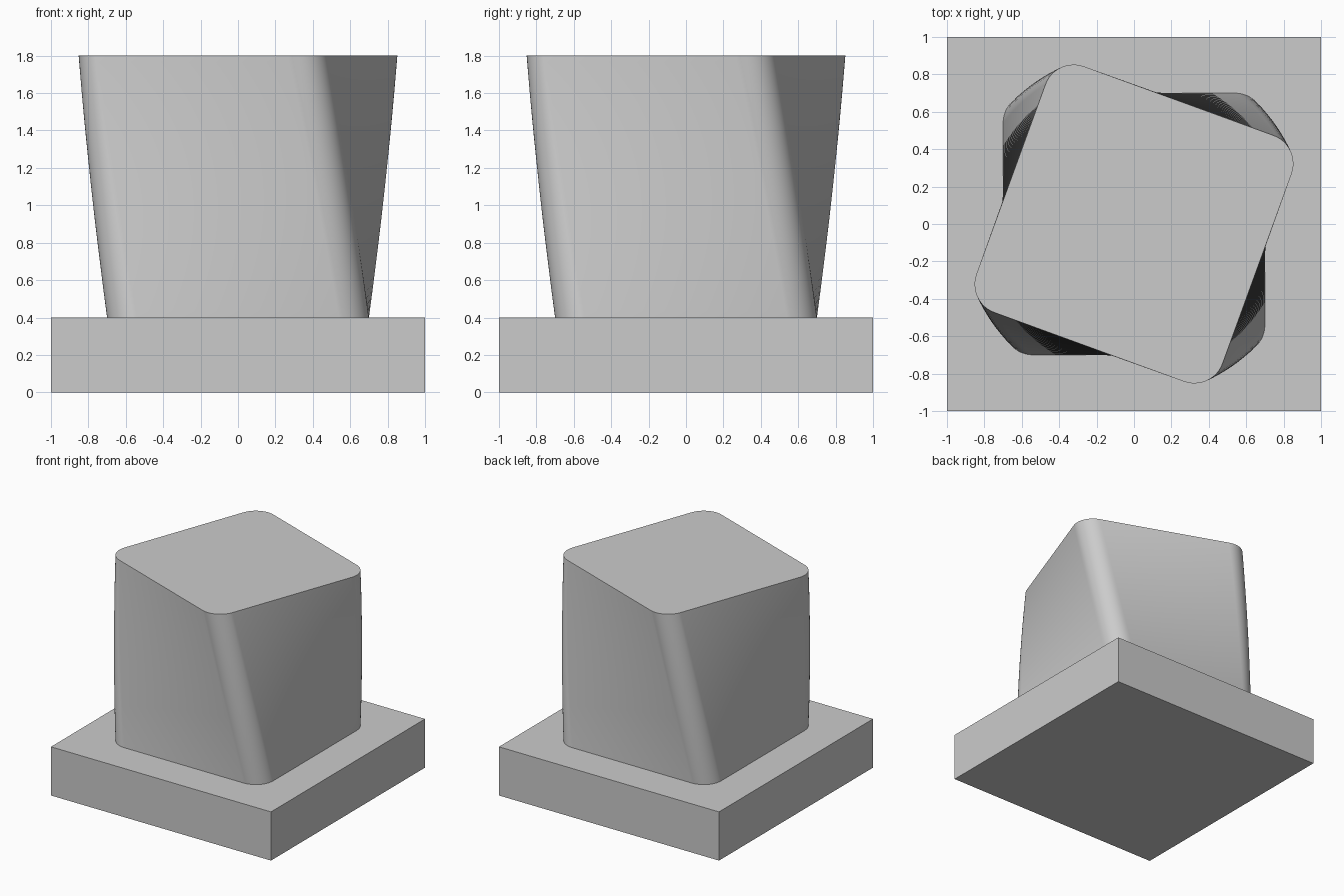
import bpy
import bmesh
from math import cos, sin, pi, radians
from mathutils import Matrix, Vector

if "Cube" in bpy.data.objects:
    bpy.data.objects.remove(bpy.data.objects["Cube"], do_unlink=True)

grey = bpy.data.materials.new("light_grey")
grey.use_nodes = True
colour = (0.6, 0.6, 0.6, 1)
grey.diffuse_color = colour
grey.node_tree.nodes["Principled BSDF"].inputs["Base Color"].default_value = colour


def finish(name, bm):
    bmesh.ops.recalc_face_normals(bm, faces=bm.faces)
    mesh = bpy.data.meshes.new(name)
    bm.to_mesh(mesh)
    bm.free()
    mesh.materials.append(grey)
    obj = bpy.data.objects.new(name, mesh)
    bpy.context.collection.objects.link(obj)
    return obj


def rounded_square(half, radius, steps):
    points = []
    for corner in range(4):
        turn = Matrix.Rotation(corner * pi / 2, 3, "Z")
        for i in range(steps + 1):
            a = i / steps * pi / 2
            points.append(turn @ Vector((half - radius + radius * cos(a),
                                         half - radius + radius * sin(a), 0)))
    return points


# Square base slab
bm = bmesh.new()
bmesh.ops.create_cube(bm, size=1, matrix=Matrix.Translation((0, 0, 0.2)) @ Matrix.Diagonal((2, 2, 0.4, 1)))
finish("base_slab", bm)

# Rounded square column, twisted clockwise as it rises
bottom, top, twist, layers = 0.4, 1.8, radians(-20), 40
profile = rounded_square(0.7, 0.16, 12)
bm = bmesh.new()
rings = []
for k in range(layers + 1):
    t = k / layers
    place = Matrix.Translation((0, 0, bottom + t * (top - bottom))) @ Matrix.Rotation(t * twist, 4, "Z")
    rings.append([bm.verts.new(place @ p) for p in profile])
count = len(profile)
for low, high in zip(rings, rings[1:]):
    for i in range(count):
        j = (i + 1) % count
        bm.faces.new((low[i], low[j], high[j], high[i]))
bm.faces.new(rings[0])
bm.faces.new(rings[-1])
column = finish("twisted_column", bm)

# Smooth sides with crisp cap edges
bpy.ops.object.select_all(action="DESELECT")
column.select_set(True)
bpy.context.view_layer.objects.active = column
bpy.ops.object.shade_smooth_by_angle(angle=radians(35))
